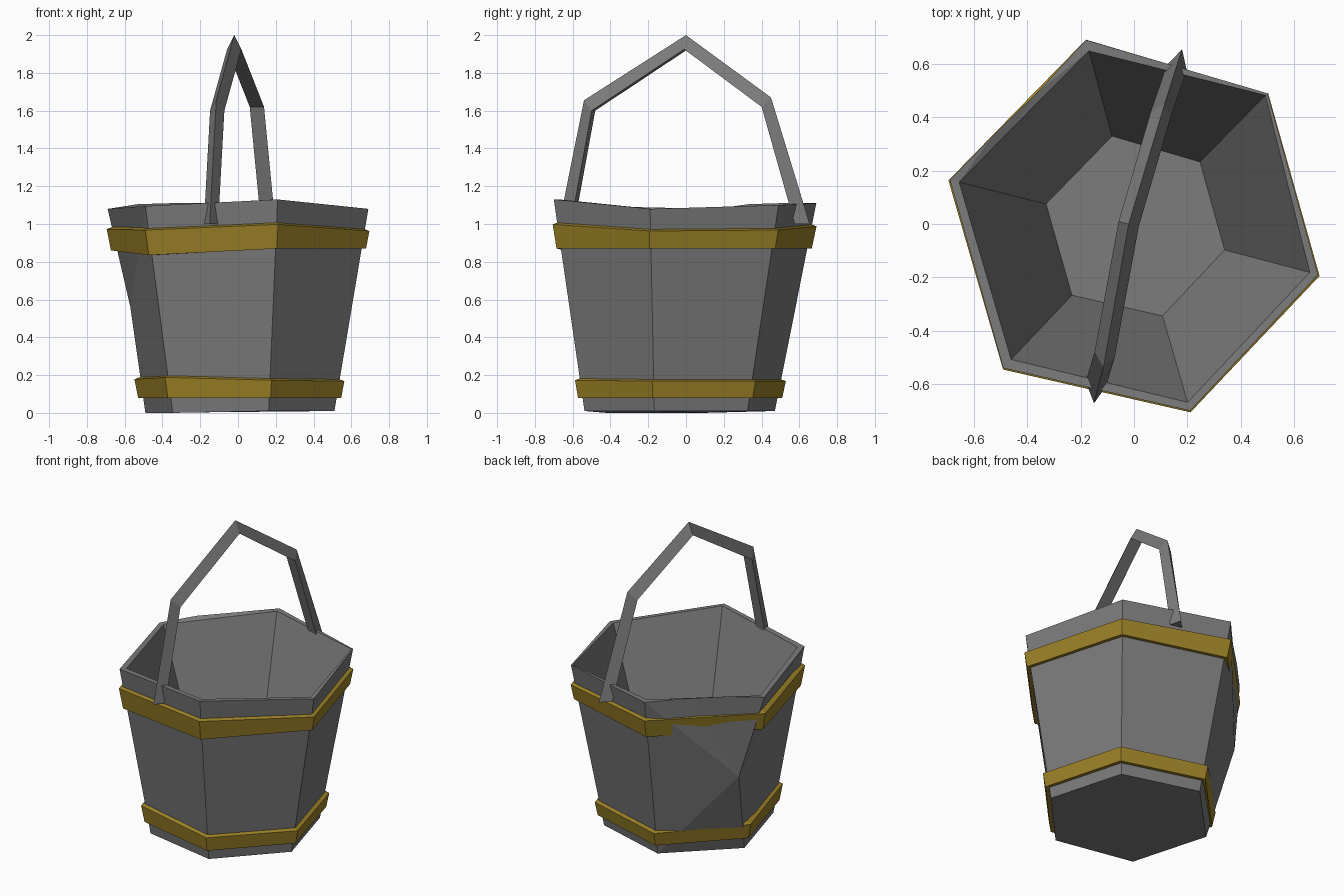
import bpy, bmesh
from mathutils import Vector

if "Cube" in bpy.data.objects:
    bpy.data.objects.remove(bpy.data.objects["Cube"])

def material(name, rgb):
    m = bpy.data.materials.new(name)
    m.diffuse_color = (*rgb, 1)
    m.use_nodes = True
    m.node_tree.nodes["Principled BSDF"].inputs["Base Color"].default_value = m.diffuse_color
    return m

GREY = material("grey_wood", (0.20, 0.20, 0.20))
GOLD = material("gold_metal", (0.33, 0.22, 0.02))

def finish(bm, name, mat):
    bmesh.ops.triangulate(bm, faces=[f for f in bm.faces if len(f.verts) > 4])
    bmesh.ops.recalc_face_normals(bm, faces=bm.faces)
    me = bpy.data.meshes.new(name)
    bm.to_mesh(me)
    bm.free()
    me.materials.append(mat)
    ob = bpy.data.objects.new(name, me)
    bpy.context.collection.objects.link(ob)

# Hand-hewn six-sided rim and the smaller base below it
RIM = [Vector(p) for p in [(-.18, .69, 1.11), (.50, .49, 1.10), (.69, -.19, 1.08),
                           (.21, -.70, 1.13), (-.49, -.54, 1.095), (-.69, .165, 1.08)]]
BASE = [Vector((p.x * .725 + .01, p.y * .725 - .03, z))
        for p, z in zip(RIM, (.01, .01, .01, .01, 0, 0))]
INSET = (.94, .985, .955, .955, .94, .95)

def wall(i, z, out=0):
    """Point on wall corner i at height z, pushed outward."""
    p = BASE[i].lerp(RIM[i], z / RIM[i].z)
    r = Vector((p.x, p.y, 0)).normalized() * out
    return Vector((p.x, p.y, z)) + r

# Bucket body: outer wall, rim, inner wall, floor
bm = bmesh.new()
rim = [bm.verts.new(p) for p in RIM]
base = [bm.verts.new(p) for p in BASE]
inner = [bm.verts.new((p.x * s, p.y * s, p.z)) for p, s in zip(RIM, INSET)]
floor = [bm.verts.new((p.x * .485 + .005, p.y * .485 - .005, .18)) for p in RIM]
# chipped rim points and the dented corner on the back left side
chip = [bm.verts.new(p) for p in [(-.53, .33, 1.105), (-.455, .365, 1.095), (-.36, .495, 1.11)]]
dent = bm.verts.new((-.57, .26, .56))
for i in range(6):
    j = (i + 1) % 6
    extra = chip if i == 5 else []
    if i == 5:
        bm.faces.new([rim[5], chip[0], dent])
        bm.faces.new([dent, chip[0], chip[1], chip[2], rim[0]])
        bm.faces.new([dent, rim[0], base[0]])
        bm.faces.new([dent, base[0], base[5]])
    elif i == 4:
        bm.faces.new([rim[4], rim[5], dent])
        bm.faces.new([rim[4], dent, base[5], base[4]])
    else:
        bm.faces.new([rim[i], rim[j], base[j], base[i]])
    bm.faces.new([rim[i], *extra, rim[j], inner[j], inner[i]])
    bm.faces.new([inner[i], inner[j], floor[j], floor[i]])
bm.faces.new(base)
bm.faces.new(floor)
finish(bm, "bucket_body", GREY)

# Metal bands: closed ring with a slightly sloped top ledge
def band(name, lows, highs):
    bm = bmesh.new()
    rings = []
    for i in range(6):
        lo, hi = lows[i], highs[i]
        rings.append([bm.verts.new(wall(i, z, o)) for z, o in
                      [(lo, -.01), (lo, .024), (hi - .012, .026), (hi, -.01)]])
    for i in range(6):
        a, b = rings[i], rings[(i + 1) % 6]
        for k in range(4):
            bm.faces.new([a[k], a[(k + 1) % 4], b[(k + 1) % 4], b[k]])
    finish(bm, name, GOLD)

band("upper_band", (.87, .87, .87, .87, .835, .86), (1.0, .98, .975, 1.01, .98, .985))
band("lower_band", (.08, .08, .08, .08, .08, .08), (.18, .18, .18, .185, .20, .19))

# Handle: triangular bar, ridge outward, bent over the bucket
OUTER = [(-.15, -.672, 1.0), (-.115, -.54, 1.655), (-.02, 0, 2.0), (.115, .45, 1.67), (.18, .655, 1.0)]
INNER = [(-.143, -.60, 1.0), (-.11, -.49, 1.60), (-.02, 0, 1.925), (.10, .41, 1.62), (.16, .585, 1.0)]
side = Vector((.97, -.245, 0)) * .039
bm = bmesh.new()
secs = [[bm.verts.new(o), bm.verts.new(Vector(n) + side), bm.verts.new(Vector(n) - side)]
        for o, n in zip(OUTER, INNER)]
for a, b in zip(secs, secs[1:]):
    for k in range(3):
        m = (k + 1) % 3
        bm.faces.new([a[k], a[m], b[m], b[k]])
bm.faces.new(secs[0])
bm.faces.new(secs[-1])
finish(bm, "handle", GREY)
